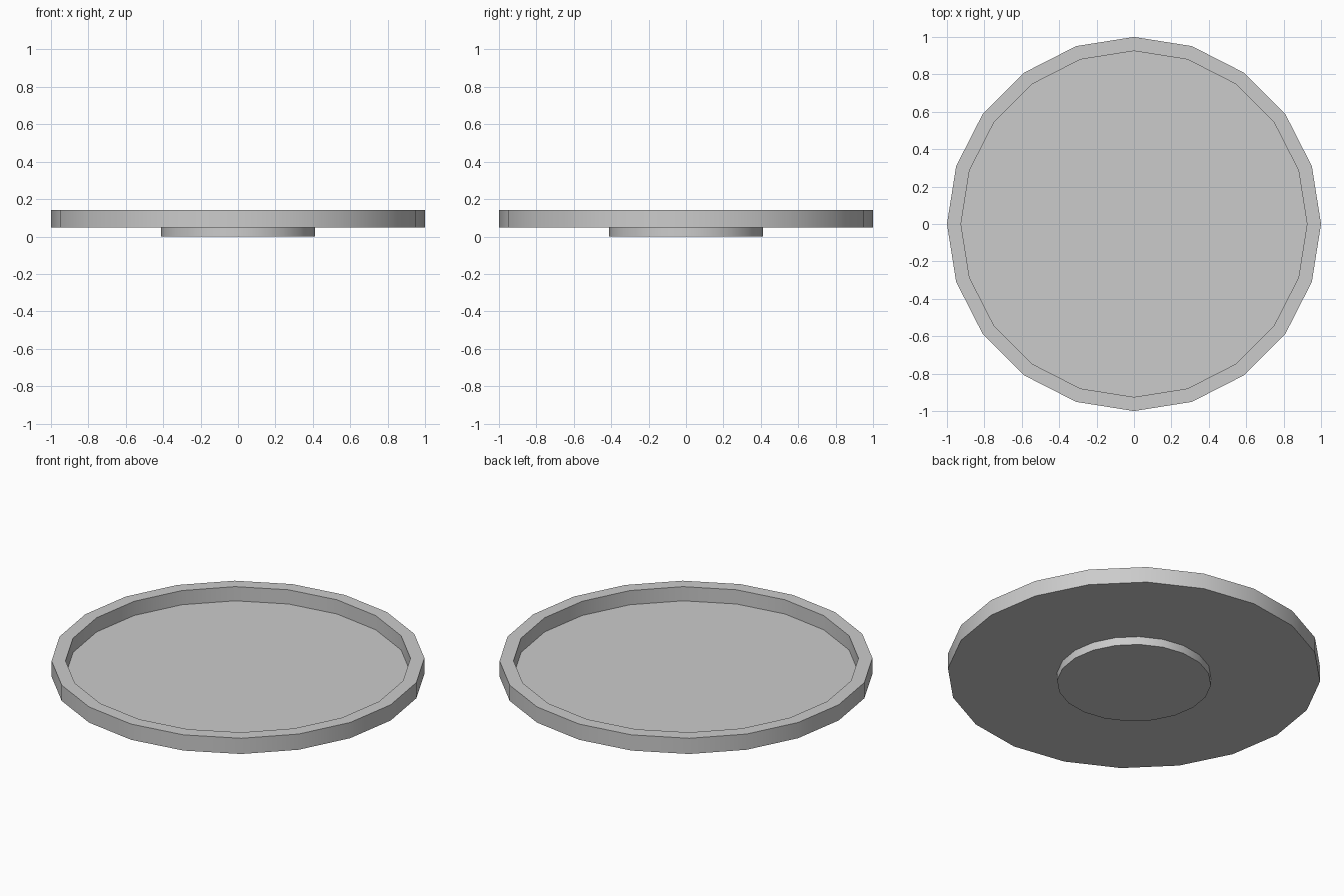
import bpy, bmesh
from math import cos, sin, pi, radians

if "Cube" in bpy.data.objects:
    bpy.data.objects.remove(bpy.data.objects["Cube"])

SIDES = 20


def lathe(name, profile):
    """Revolve (radius, z) points around z and cap both ends."""
    bm = bmesh.new()
    rings = [[bm.verts.new((r * cos(2 * pi * i / SIDES), r * sin(2 * pi * i / SIDES), z))
              for i in range(SIDES)] for r, z in profile]
    for a, b in zip(rings, rings[1:]):
        for i in range(SIDES):
            j = (i + 1) % SIDES
            bm.faces.new((a[i], a[j], b[j], b[i]))
    bm.faces.new(rings[0][::-1])
    bm.faces.new(rings[-1])
    bmesh.ops.recalc_face_normals(bm, faces=bm.faces)
    mesh = bpy.data.meshes.new(name)
    bm.to_mesh(mesh)
    bm.free()
    obj = bpy.data.objects.new(name, mesh)
    bpy.context.collection.objects.link(obj)
    bpy.ops.object.select_all(action='DESELECT')
    obj.select_set(True)
    bpy.context.view_layer.objects.active = obj
    bpy.ops.object.shade_smooth_by_angle(angle=radians(30))
    return obj


# Plate: foot, flat underside, outer wall, flat rim, inner wall and floor
lathe("plate", [(0.413, 0.0), (0.413, 0.048), (1.0, 0.048), (1.0, 0.141),
                (0.925, 0.141), (0.925, 0.057)])
